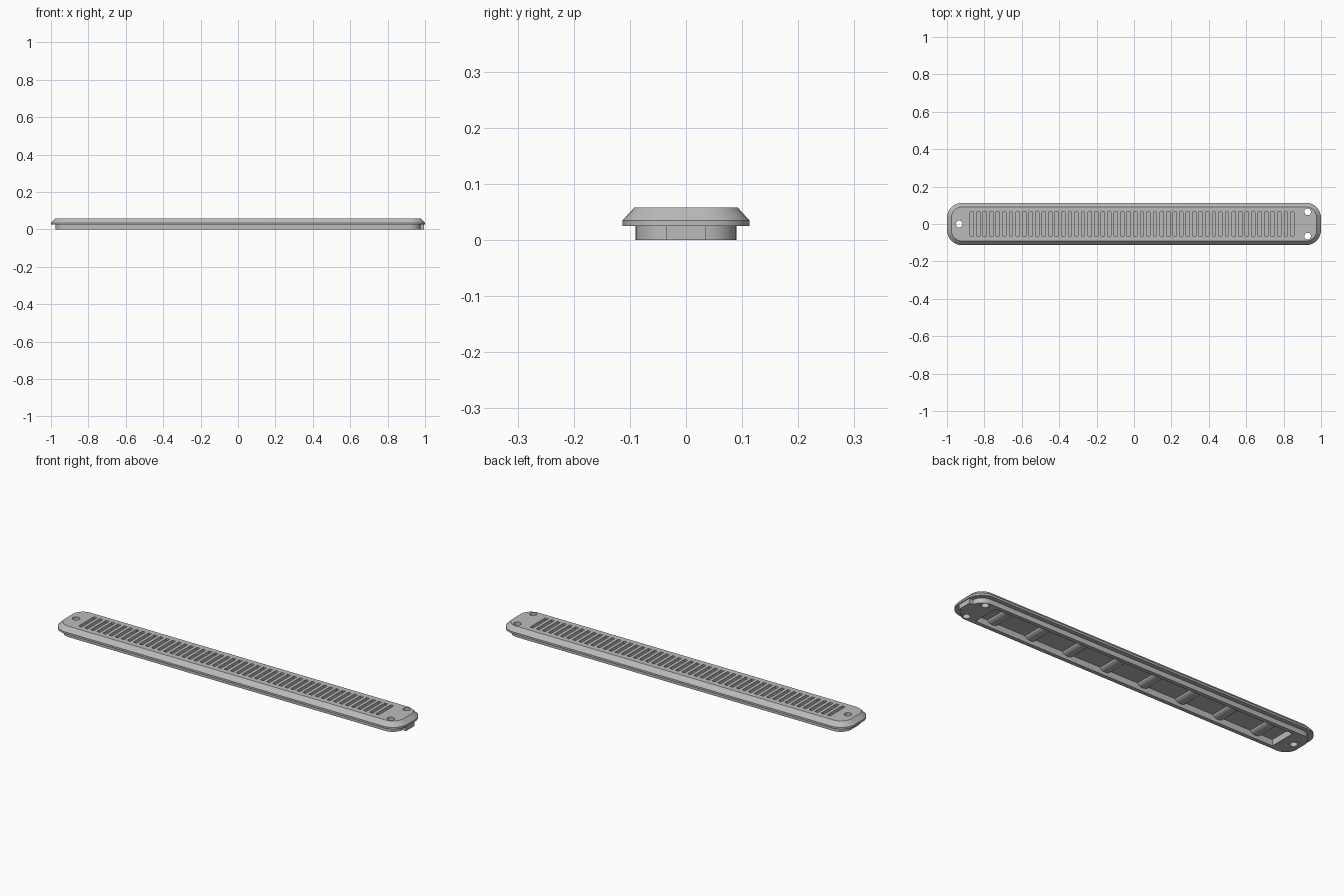
import bpy, bmesh, math
from mathutils import Matrix, Vector

cube = bpy.data.objects.get("Cube")
if cube:
    bpy.data.objects.remove(cube, do_unlink=True)

grey = bpy.data.materials.new("satin grey")
grey.use_nodes = True
GREY = (0.5, 0.5, 0.5, 1)
grey.diffuse_color = GREY
grey.node_tree.nodes["Principled BSDF"].inputs["Base Color"].default_value = GREY


def make_object(name, bm):
    bmesh.ops.recalc_face_normals(bm, faces=bm.faces)
    mesh = bpy.data.meshes.new(name)
    bm.to_mesh(mesh)
    bm.free()
    mesh.materials.append(grey)
    obj = bpy.data.objects.new(name, mesh)
    bpy.context.collection.objects.link(obj)
    return obj


def rounded_ring(bm, hx, hy, r, z, steps=8):
    """One rounded rectangle loop of vertices at height z."""
    ring = []
    for k, (sx, sy) in enumerate([(1, 1), (-1, 1), (-1, -1), (1, -1)]):
        for i in range(steps + 1):
            a = (k + i / steps) * math.pi / 2
            ring.append(bm.verts.new((sx * (hx - r) + r * math.cos(a),
                                      sy * (hy - r) + r * math.sin(a), z)))
    return ring


def loft(bm, levels):
    """Closed solid through rounded rectangles (half x, half y, radius, z)."""
    rings = [rounded_ring(bm, *lv) for lv in levels]
    n = len(rings[0])
    for low, high in zip(rings, rings[1:]):
        for i in range(n):
            j = (i + 1) % n
            bm.faces.new((low[i], low[j], high[j], high[i]))
    bm.faces.new(rings[0][::-1])
    bm.faces.new(rings[-1])


def add_box(bm, lo, hi):
    lo, hi = Vector(lo), Vector(hi)
    m = Matrix.Translation((lo + hi) / 2) @ Matrix.Diagonal((*(hi - lo), 1))
    bmesh.ops.create_cube(bm, size=1, matrix=m)


def cut(target, name, bm):
    cutter = make_object(name, bm)
    cutter.hide_render = True
    cutter.hide_set(True)
    mod = target.modifiers.new(name, "BOOLEAN")
    mod.operation = "DIFFERENCE"
    mod.solver = "EXACT"
    mod.object = cutter
    bpy.context.view_layer.objects.active = target
    bpy.ops.object.modifier_apply(modifier=mod.name)
    bpy.data.objects.remove(cutter, do_unlink=True)


# Cover: narrow base, overhanging lip, chamfered top
bm = bmesh.new()
loft(bm, [(0.975, 0.09, 0.06, 0), (0.975, 0.09, 0.06, 0.025),
          (1, 0.113, 0.08, 0.025), (1, 0.113, 0.08, 0.035),
          (0.977, 0.092, 0.06, 0.058)])
cover = make_object("vent_cover", bm)

# Hollow underside
bm = bmesh.new()
add_box(bm, (-0.87, -0.07, -0.02), (0.87, 0.07, 0.032))
cut(cover, "pocket_cutter", bm)

# Row of grille slots in the top
bm = bmesh.new()
SLOTS, PITCH = 50, 0.035
for i in range(SLOTS):
    x = (i - (SLOTS - 1) / 2) * PITCH - 0.01
    add_box(bm, (x - 0.009, -0.063, 0.04), (x + 0.009, 0.063, 0.08))
cut(cover, "slot_cutter", bm)

# Three screw holes
bm = bmesh.new()
for x, y in [(-0.935, 0), (0.928, 0.065), (0.928, -0.065)]:
    bmesh.ops.create_cone(bm, cap_ends=True, segments=24, radius1=0.018,
                          radius2=0.018, depth=0.2,
                          matrix=Matrix.Translation((x, y, 0.03)))
cut(cover, "hole_cutter", bm)

# Locating tab at the two-hole end
bm = bmesh.new()
add_box(bm, (0.95, -0.036, 0), (0.995, 0.036, 0.026))
tab = make_object("end_tab", bm)

# Rounded stiffening ribs under the grille
bm = bmesh.new()
for i in range(8):
    m = (Matrix.Translation((0.77 - 0.22 * i, 0, 0.033))
         @ Matrix.Diagonal((1.5, 1, 0.8, 1)) @ Matrix.Rotation(math.pi / 2, 4, "X"))
    bmesh.ops.create_cone(bm, cap_ends=True, segments=16, radius1=0.02,
                          radius2=0.02, depth=0.141, matrix=m)
# keep only the lower halves so nothing reaches the slots
bmesh.ops.bisect_plane(bm, geom=bm.verts[:] + bm.edges[:] + bm.faces[:],
                       plane_co=(0, 0, 0.033), plane_no=(0, 0, 1), clear_outer=True)
ribs = make_object("stiffening_ribs", bm)

for obj in (cover, ribs):
    bpy.ops.object.select_all(action="DESELECT")
    obj.select_set(True)
    bpy.context.view_layer.objects.active = obj
    bpy.ops.object.shade_smooth_by_angle(angle=math.radians(30))
